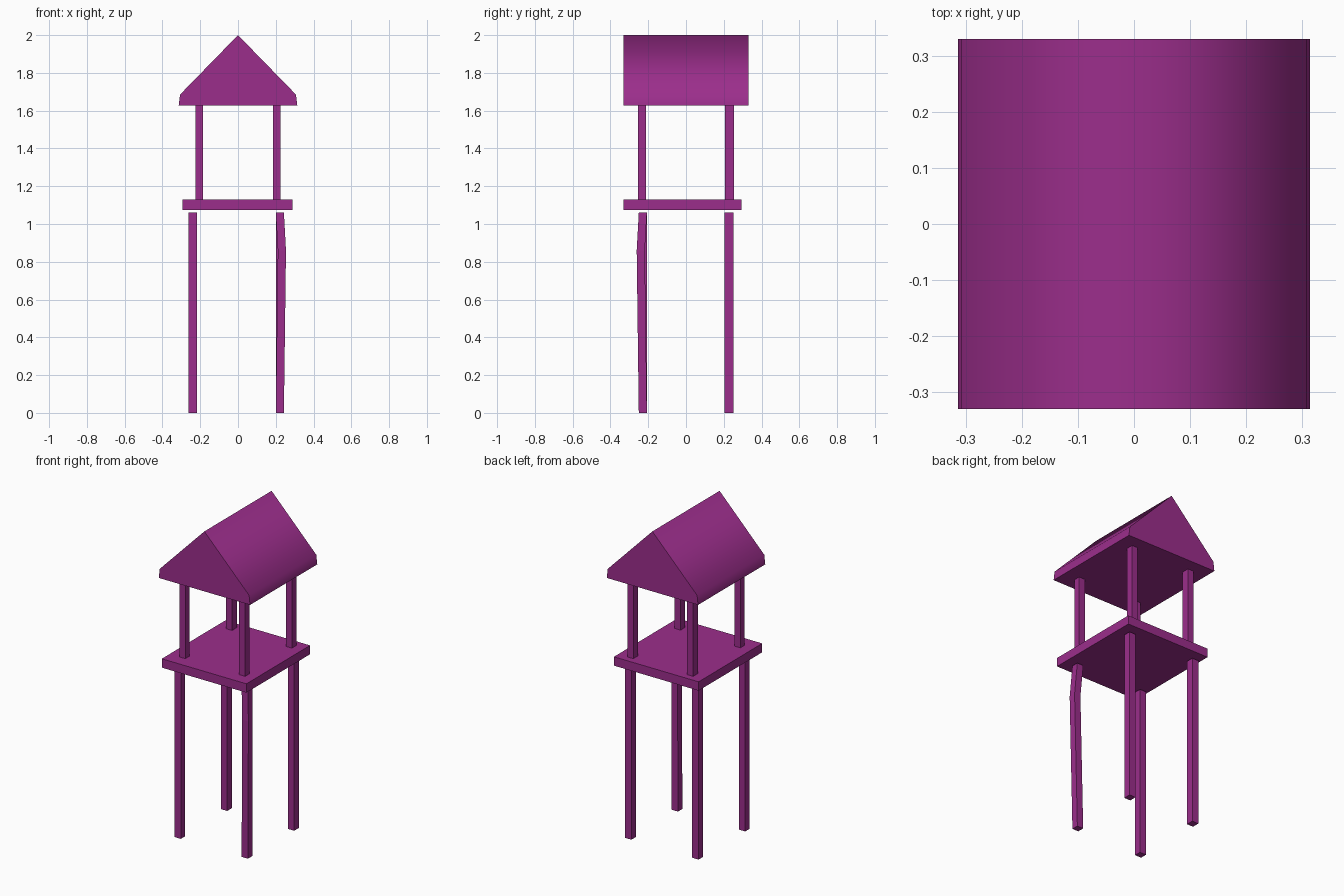
import bpy, bmesh

cube = bpy.data.objects.get("Cube")
if cube:
    bpy.data.objects.remove(cube, do_unlink=True)

COLOUR = (0.33, 0.027, 0.26, 1)
purple = bpy.data.materials.new("purple_paint")
purple.use_nodes = True
purple.diffuse_color = COLOUR
purple.node_tree.nodes["Principled BSDF"].inputs["Base Color"].default_value = COLOUR


def add_object(name, bm):
    bmesh.ops.recalc_face_normals(bm, faces=bm.faces)
    mesh = bpy.data.meshes.new(name)
    bm.to_mesh(mesh)
    bm.free()
    mesh.materials.append(purple)
    obj = bpy.data.objects.new(name, mesh)
    bpy.context.collection.objects.link(obj)
    return obj


def column(name, sections):
    """Skin rectangular sections (x0, x1, y0, y1, z), lowest first."""
    bm = bmesh.new()
    rings = [[bm.verts.new((x, y, z)) for x, y in
              ((x0, y0), (x1, y0), (x1, y1), (x0, y1))]
             for x0, x1, y0, y1, z in sections]
    bm.faces.new(rings[0])
    bm.faces.new(rings[-1])
    for low, high in zip(rings, rings[1:]):
        for i in range(4):
            j = (i + 1) % 4
            bm.faces.new((low[i], low[j], high[j], high[i]))
    return add_object(name, bm)


def box(name, x0, x1, y0, y1, z0, z1):
    return column(name, [(x0, x1, y0, y1, z0), (x0, x1, y0, y1, z1)])


# Ground legs, stopping just short of the platform; one of them is bowed
LEG_TOP = 1.06
front_y, back_y = (-0.25, -0.207), (0.205, 0.251)
left_x, right_x = (0.2, 0.243), (-0.262, -0.218)
box("front_right_leg", *right_x, *front_y, 0, LEG_TOP)
box("back_right_leg", *right_x, *back_y, 0, LEG_TOP)
box("back_left_leg", *left_x, *back_y, 0, LEG_TOP)
bow = [(0, 0), (0.7, 0.009), (0.86, 0.011), (LEG_TOP, 0)]
column("front_left_leg", [(left_x[0] + d, left_x[1] + d,
                           front_y[0] - d, front_y[1] - d, z) for z, d in bow])

# Platform
box("platform", -0.293, 0.289, -0.33, 0.295, 1.075, 1.13)

# Upper posts carrying the roof
for side, xs in (("left", (0.185, 0.226)), ("right", (-0.226, -0.185))):
    for end, ys in (("front", (-0.253, -0.211)), ("back", (0.206, 0.253))):
        box(f"{end}_{side}_post", *xs, *ys, 1.13, 1.63)

# Gabled roof, extruded front to back, with softly shaded slopes
profile = [(-0.314, 1.627), (0.314, 1.627), (0.307, 1.685), (0, 2), (-0.307, 1.685)]
bm = bmesh.new()
gable = bm.faces.new([bm.verts.new((x, -0.33, z)) for x, z in profile])
back = bmesh.ops.extrude_face_region(bm, geom=[gable], use_keep_orig=True)
bmesh.ops.translate(bm, vec=(0, 0.66, 0),
                    verts=[v for v in back["geom"] if isinstance(v, bmesh.types.BMVert)])
bmesh.ops.recalc_face_normals(bm, faces=bm.faces)
for face in bm.faces:
    face.smooth = abs(face.normal.y) < 0.5 and face.normal.z > -0.5
add_object("roof", bm)
